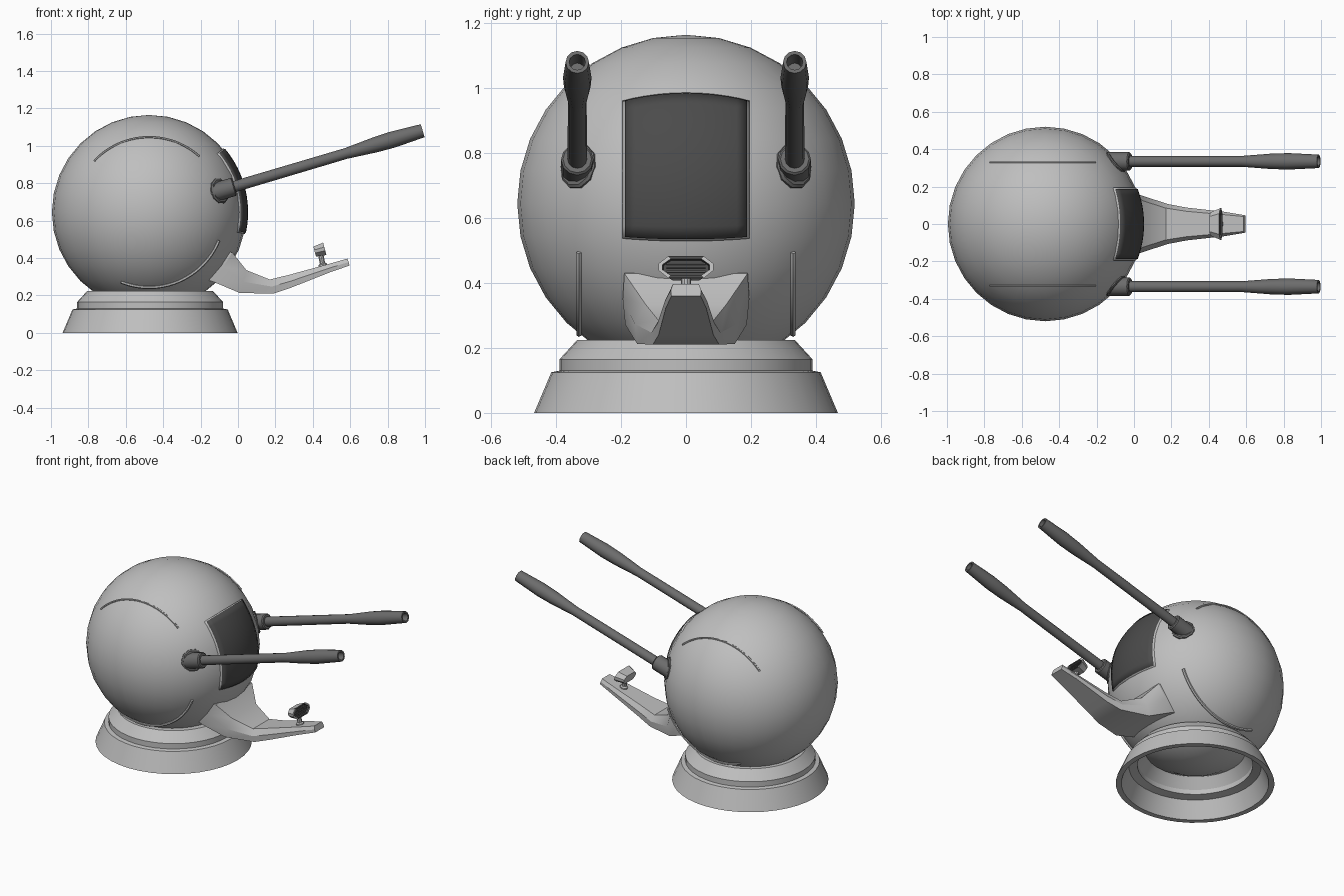
import bpy, bmesh, math
from math import sin, cos, radians, pi, sqrt
from mathutils import Vector, Matrix

cube = bpy.data.objects.get("Cube")
if cube:
    bpy.data.objects.remove(cube, do_unlink=True)


def material(name, value):
    m = bpy.data.materials.new(name)
    m.use_nodes = True
    colour = (value, value, value, 1)
    m.diffuse_color = colour
    m.node_tree.nodes["Principled BSDF"].inputs["Base Color"].default_value = colour
    return m


SHELL = material("light grey shell", 0.52)
METAL = material("gun metal grey", 0.15)
GLASS = material("dark window", 0.07)

CENTRE = Vector((-0.475, 0, 0.645))
R = 0.52


def finish(name, bm, mats, matrix=None, angle=35):
    """Turn a bmesh into a shaded object."""
    bmesh.ops.recalc_face_normals(bm, faces=bm.faces)
    if matrix:
        bm.transform(matrix)
    mesh = bpy.data.meshes.new(name)
    bm.to_mesh(mesh)
    bm.free()
    ob = bpy.data.objects.new(name, mesh)
    bpy.context.scene.collection.objects.link(ob)
    for m in mats:
        mesh.materials.append(m)
    bpy.ops.object.select_all(action='DESELECT')
    ob.select_set(True)
    bpy.context.view_layer.objects.active = ob
    bpy.ops.object.shade_smooth_by_angle(angle=radians(angle))
    return ob


def loft(rings, caps=True, loop=False):
    """Skin closed rings of points one after another."""
    bm = bmesh.new()
    rows = [[bm.verts.new(p) for p in ring] for ring in rings]
    pairs = list(zip(rows, rows[1:]))
    if loop:
        pairs.append((rows[-1], rows[0]))
    for a, b in pairs:
        n = len(a)
        for i in range(n):
            j = (i + 1) % n
            bm.faces.new((a[i], a[j], b[j], b[i]))
    if caps and not loop:
        bm.faces.new(rows[0])
        bm.faces.new(rows[-1])
    return bm


def lathe(profile, sides, loop=False):
    """Spin (radius, height) points around z."""
    return loft([[(r * cos(2 * pi * i / sides), r * sin(2 * pi * i / sides), z)
                  for i in range(sides)] for r, z in profile], loop=loop)


def aim(origin, direction):
    """Place local z along a direction."""
    return Matrix.Translation(origin) @ Vector(direction).to_track_quat('Z', 'Y').to_matrix().to_4x4()


# Hollow stepped base
base = [(0.468, 0), (0.415, 0.125), (0.39, 0.13), (0.39, 0.165), (0.335, 0.225),
        (0.29, 0.225), (0.34, 0.15), (0.34, 0.12), (0.39, 0.11), (0.435, 0)]
finish("base", lathe(base, 40, loop=True), [SHELL],
       Matrix.Translation((-0.47, 0, 0)), angle=25)

# Round cabin
bm = bmesh.new()
bmesh.ops.create_uvsphere(bm, u_segments=32, v_segments=16, radius=R)
finish("cabin", bm, [SHELL], Matrix.Translation(CENTRE))


# Curved window and its rim
def curved_panel(name, radius, half_width, low, high, mat):
    steps = 12
    bm = bmesh.new()
    grid = []
    for i in range(steps + 1):
        y = half_width * (2 * i / steps - 1)
        rho = sqrt(radius ** 2 - y ** 2)
        angles = [radians(low + (high - low) * j / steps) for j in range(steps + 1)]
        grid.append([bm.verts.new(CENTRE + Vector((rho * cos(e), y, rho * sin(e)))) for e in angles])
    for a, b in zip(grid, grid[1:]):
        for j in range(steps):
            bm.faces.new((a[j], b[j], b[j + 1], a[j + 1]))
    ob = finish(name, bm, [mat])
    solid = ob.modifiers.new("thickness", 'SOLIDIFY')
    solid.thickness = 0.03
    # Grow inward, whichever way the open patch is wound
    solid.offset = -1 if ob.data.polygons[0].normal.x > 0 else 1


curved_panel("window_rim", R + 0.004, 0.195, -12.8, 40.7, SHELL)
curved_panel("window", R + 0.009, 0.188, -12, 40, GLASS)


# Raised seams on both flanks
def seam(name, y, start, end, thick):
    rho = sqrt(R ** 2 - y ** 2)
    rings = []
    for i in range(25):
        a = radians(start + (end - start) * i / 24)
        out = Vector((cos(a), 0, sin(a)))
        mid = CENTRE + out * rho + Vector((0, y, 0))
        rings.append([mid + thick * (out * cos(k * pi / 3) + Vector((0, sin(k * pi / 3), 0)))
                      for k in range(6)])
    finish(name, loft(rings), [SHELL])


# Guns: socket plate, collar and flared barrel on each side
barrel = [(0.03, -0.05), (0.029, 0.70), (0.041, 0.86), (0.044, 0.96), (0.036, 1.128),
          (0.025, 1.128), (0.023, 1.04)]
collar = [(0.05, -0.08), (0.05, 0.072), (0.044, 0.078), (0.028, 0.078)]
socket = [(0.07, -0.03), (0.07, -0.002), (0.062, 0.004)]
for side, s in (("left", 1), ("right", -1)):
    mount = Vector((-0.094, s * 0.335, 0.76))
    along = aim(mount, (1, 0, 0.2966))
    finish(side + "_gun_socket", lathe(socket, 10), [METAL], aim(mount, mount - CENTRE))
    finish(side + "_gun_collar", lathe(collar, 12), [METAL], along)
    finish(side + "_gun_barrel", lathe(barrel, 12), [METAL], along)
for side, s in (("back", 1), ("front", -1)):
    seam(side + "_upper_seam", s * 0.33, 48, 137, 0.006)
    seam(side + "_lower_seam", s * 0.33, 248, 338, 0.009)

# Chin boom: top x, top z, bottom x, bottom z, half widths at top and bottom
sections = [(-0.12, 0.44, -0.22, 0.30, 0.19, 0.19),
            (-0.03, 0.43, -0.13, 0.272, 0.19, 0.195),
            (0.045, 0.335, 0.01, 0.213, 0.125, 0.157),
            (0.17, 0.285, 0.19, 0.21, 0.085, 0.107),
            (0.28, 0.312, 0.28, 0.24, 0.068, 0.088),
            (0.48, 0.367, 0.49, 0.323, 0.05, 0.065),
            (0.585, 0.397, 0.597, 0.36, 0.04, 0.047)]
rings = []
for xt, zt, xb, zb, wt, wb in sections:
    top, low = Vector((xt, 0, zt)), Vector((xb, 0, zb))
    mid = low.lerp(top, 0.5)
    rings.append([p + Vector((0, w, 0)) for p, w in
                  ((top, wt), (mid, wb), (low, wb * 0.96),
                   (low, -wb * 0.96), (mid, -wb), (top, -wt))])
finish("chin_boom", loft(rings), [SHELL], angle=30)

# Sight on the boom: stem, flared hood with dark recess, slats
tilt = Matrix.Translation((0.437, 0, 0.442)) @ Matrix.Rotation(radians(-15), 4, 'Y')
stem = [(0.026, -0.01), (0.024, 0.012), (0.015, 0.018), (0.015, 0.07)]
finish("sight_stem", lathe(stem, 10), [SHELL], aim((0.455, 0, 0.355), (-0.2, 0, 1)))


def hood_ring(x, wide, tall):
    corners = [(1, 0.3), (0.65, 1), (-0.65, 1), (-1, 0.3),
               (-1, -0.3), (-0.65, -1), (0.65, -1), (1, -0.3)]
    return [(x, wide * a, tall * b) for a, b in corners]


bm = loft([hood_ring(-0.028, 0.062, 0.028), hood_ring(0.012, 0.078, 0.032),
           hood_ring(0.028, 0.085, 0.035), hood_ring(0.028, 0.073, 0.026),
           hood_ring(0.016, 0.07, 0.024)])
for f in bm.faces:
    if all(v.co.x > 0.015 for v in f.verts) and all(abs(v.co.y) < 0.074 for v in f.verts):
        f.material_index = 1
finish("sight_hood", bm, [SHELL, GLASS], tilt, angle=20)
for i in (-1, 0, 1):
    bm = bmesh.new()
    bmesh.ops.create_cube(bm, size=1)
    size = Matrix.Diagonal((0.008, 0.12, 0.004, 1))
    finish("sight_slat", bm, [METAL], tilt @ Matrix.Translation((0.018, 0, i * 0.012)) @ size)
